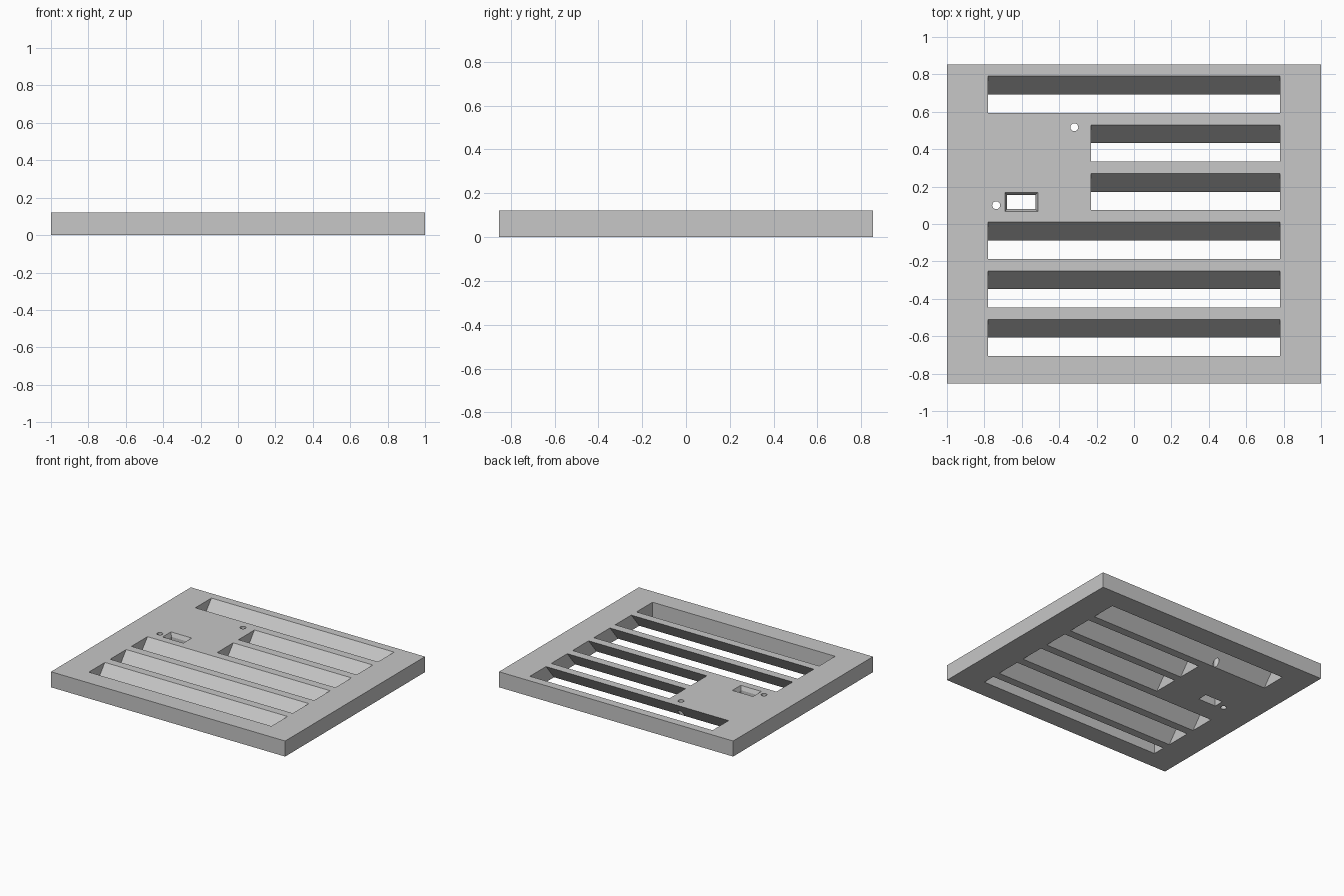
import bpy
import bmesh
from mathutils import Matrix

cube = bpy.data.objects.get("Cube")
if cube:
    bpy.data.objects.remove(cube, do_unlink=True)

HEIGHT = 0.12
DEPTH = 1.706
MARGIN = 0.03                 # cutters overshoot the plate by this much
SLANT = 0.098 / HEIGHT        # sideways shift of a louvre per unit of height

grey = bpy.data.materials.new("light_grey")
grey.use_nodes = True
colour = (0.57, 0.57, 0.57, 1)
grey.diffuse_color = colour
grey.node_tree.nodes["Principled BSDF"].inputs["Base Color"].default_value = colour


def make_object(name, bm):
    bmesh.ops.recalc_face_normals(bm, faces=bm.faces)
    mesh = bpy.data.meshes.new(name)
    bm.to_mesh(mesh)
    bm.free()
    mesh.materials.append(grey)
    obj = bpy.data.objects.new(name, mesh)
    bpy.context.collection.objects.link(obj)
    return obj


def loft(name, rings):
    """Solid through a stack of rings with equal point counts."""
    bm = bmesh.new()
    loops = [[bm.verts.new(p) for p in ring] for ring in rings]
    bm.faces.new(loops[0])
    bm.faces.new(loops[-1])
    for low, high in zip(loops, loops[1:]):
        for i in range(len(low)):
            j = (i + 1) % len(low)
            bm.faces.new((low[i], low[j], high[j], high[i]))
    return make_object(name, bm)


def rect(x0, x1, y0, y1, z):
    return [(x0, y0, z), (x1, y0, z), (x1, y1, z), (x0, y1, z)]


def cut(target, cutter):
    cutter.hide_render = True
    mod = target.modifiers.new("cut", "BOOLEAN")
    mod.operation = "DIFFERENCE"
    mod.solver = "EXACT"
    mod.object = cutter
    bpy.context.view_layer.objects.active = target
    bpy.ops.object.modifier_apply(modifier=mod.name)
    bpy.data.objects.remove(cutter, do_unlink=True)


# Plate
plate = loft("vent_plate", [rect(-1, 1, -DEPTH / 2, DEPTH / 2, z) for z in (0, HEIGHT)])

# Slanted louvre slots; the front one has an upright front wall
for row in range(6):
    back = 0.79 - 0.26 * row
    front = back - 0.196
    left = -0.23 if row in (1, 2) else -0.78
    rings = []
    for z in (-MARGIN, HEIGHT + MARGIN):
        shift = (z - HEIGHT) * SLANT
        y0 = front if row == 5 else front + shift
        rings.append(rect(left, 0.78, y0, max(back + shift, y0 + 0.01), z))
    cut(plate, loft("slot_cutter", rings))

# Small window with a chamfered upper rim
LIP = 0.013
window = (-0.678, -0.527, 0.08, 0.156)
rings = []
for grow, z in ((0, -MARGIN), (0, HEIGHT - 0.03), (LIP, HEIGHT), (LIP, HEIGHT + MARGIN)):
    x0, x1, y0, y1 = window
    rings.append(rect(x0 - grow, x1 + grow, y0 - grow, y1 + grow, z))
cut(plate, loft("window_cutter", rings))

# Round screw holes
for x, y in ((-0.319, 0.517), (-0.737, 0.10)):
    bm = bmesh.new()
    bmesh.ops.create_cone(bm, cap_ends=True, segments=32, radius1=0.021, radius2=0.021,
                          depth=HEIGHT + 2 * MARGIN,
                          matrix=Matrix.Translation((x, y, HEIGHT / 2)))
    cut(plate, make_object("hole_cutter", bm))

# Crisp edges on the plate, smooth hole walls
plate.select_set(True)
bpy.context.view_layer.objects.active = plate
bpy.ops.object.shade_smooth_by_angle(angle=0.4)
